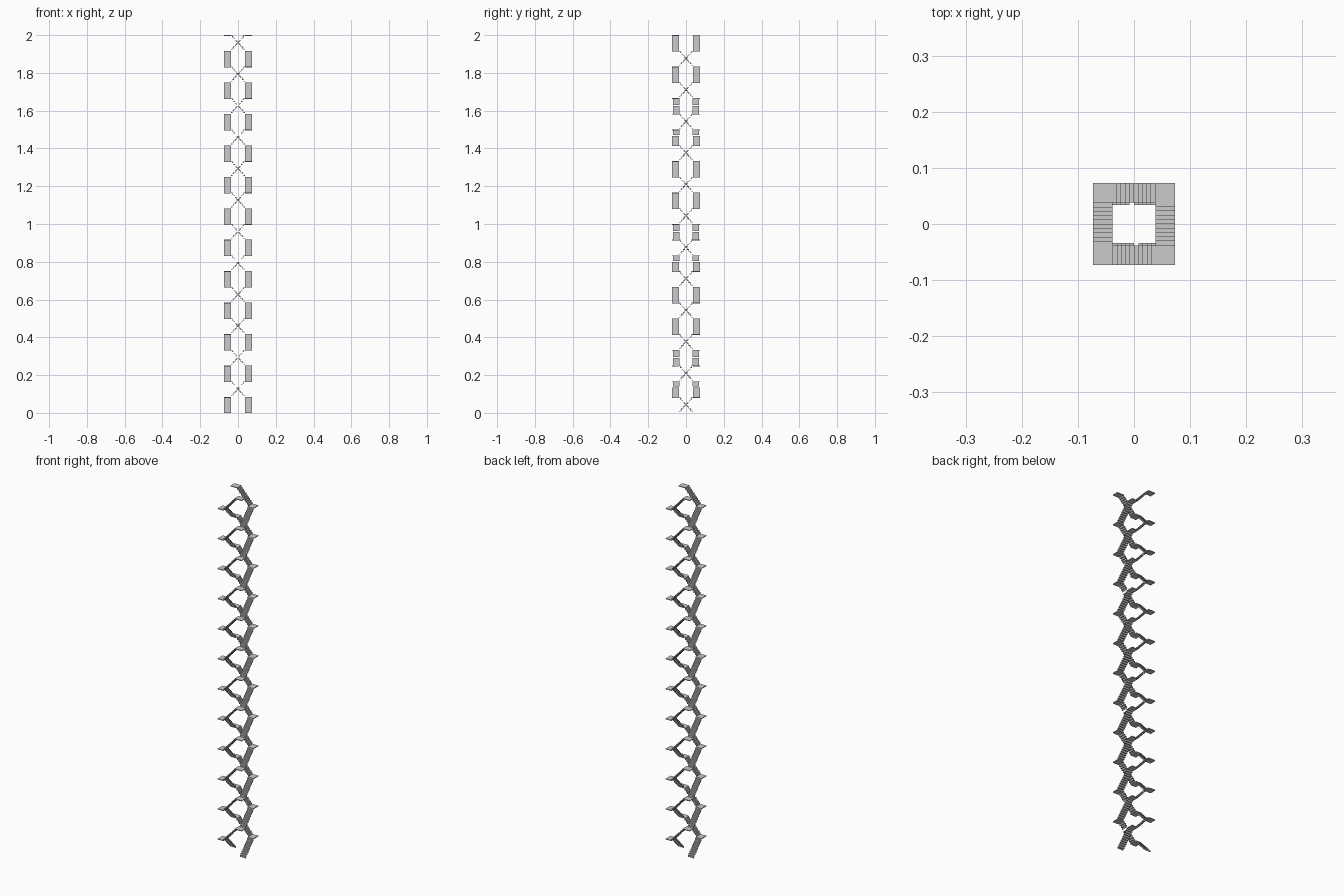
import bpy, bmesh, math
from mathutils import Matrix, Vector

if "Cube" in bpy.data.objects:
    bpy.data.objects.remove(bpy.data.objects["Cube"])

INNER, OUTER = 0.038, 0.0733     # open well and outer edge of the square stair
FLIGHTS, STEPS = 24, 10
RISE = 2.0 / FLIGHTS             # height of one flight
STEP_H = RISE / STEPS
STEP_U = 2 * INNER / STEPS
THICK = 0.003


def box(bm, lo, hi, rot):
    """Box between two corners, turned about the stair axis."""
    lo, hi = Vector(lo), Vector(hi)
    size = hi - lo
    m = rot @ Matrix.Translation((lo + hi) / 2) @ Matrix.Diagonal((size.x, size.y, size.z, 1))
    bmesh.ops.create_cube(bm, size=1.0, matrix=m)


def finish(bm, name):
    mesh = bpy.data.meshes.new(name)
    bm.to_mesh(mesh)
    bm.free()
    bpy.context.collection.objects.link(bpy.data.objects.new(name, mesh))


def build_stair(label, phase):
    steps, landings = bmesh.new(), bmesh.new()
    for k in range(FLIGHTS):
        rot = Matrix.Rotation(phase + k * math.pi / 2, 4, 'Z')
        z0 = k * RISE
        kind = k % 8                         # the pattern repeats every two turns
        for i in range(STEPS):
            # small break in two of the eight flights
            if (kind == 1 and i == 6) or (kind == 3 and i == 5):
                continue
            shift = 0.004 if kind == 3 or (kind == 1 and i > 6) else 0.0
            a, b = INNER - shift, OUTER - shift
            u = -INNER + i * STEP_U
            z = z0 + (i + 1) * STEP_H
            # tread and riser
            box(steps, (a, u, z - THICK), (b, u + STEP_U, z), rot)
            box(steps, (a, u, z - STEP_H - (THICK if i else 0)), (b, u + 0.002, z - THICK), rot)
        # corner landing at the top of the flight
        z1 = z0 + RISE
        box(landings, (INNER, INNER, z1 - 0.004), (OUTER, OUTER, z1), rot)
    finish(steps, label + "_steps")
    finish(landings, label + "_landings")


# two intertwined square stairs, half a turn apart
build_stair("first_stair", 0.0)
build_stair("second_stair", math.pi)
